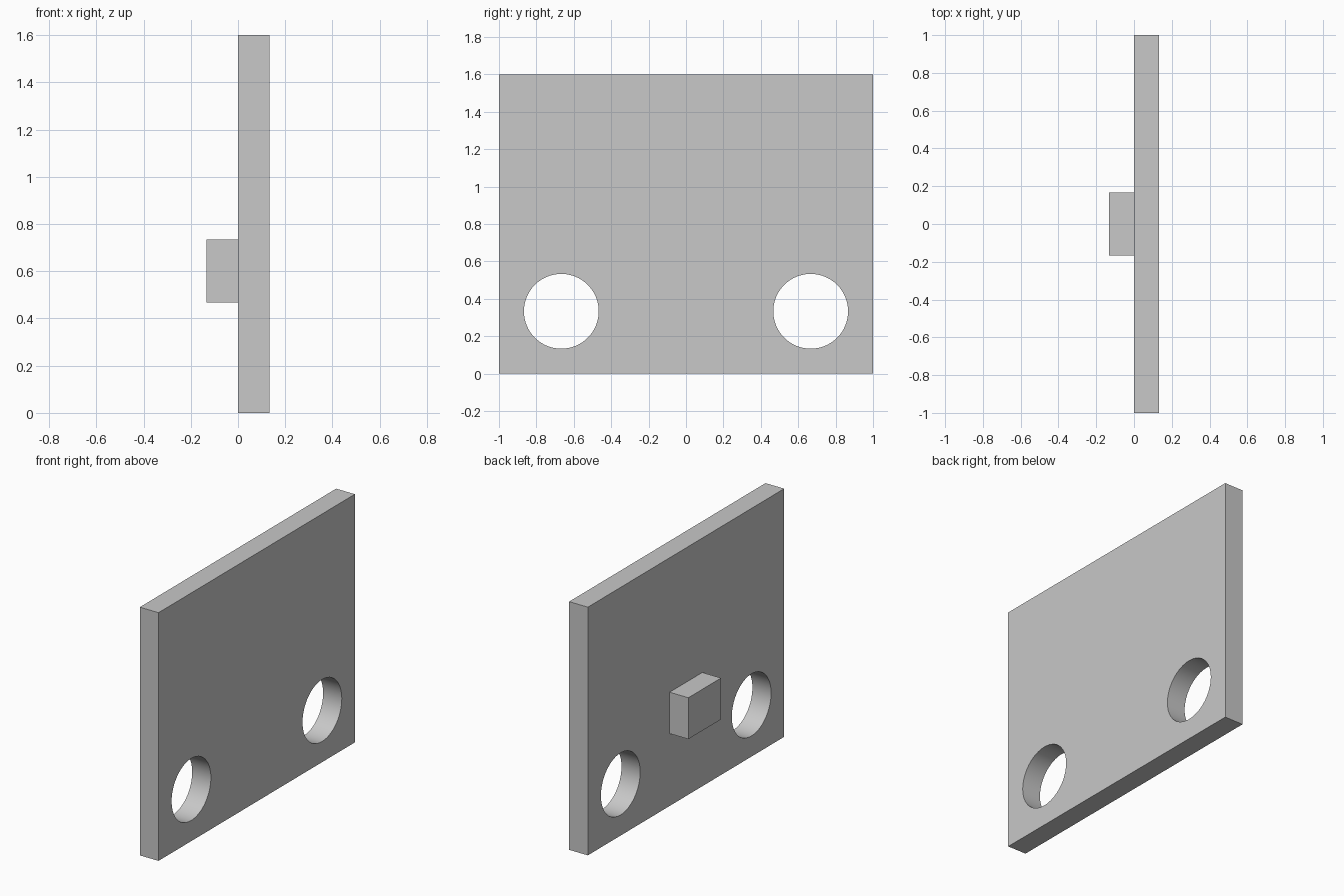
import bpy
import math

default = bpy.data.objects.get("Cube")
if default:
    bpy.data.objects.remove(default, do_unlink=True)

T = 2 / 15  # plate thickness

grey = bpy.data.materials.new("light grey")
grey.use_nodes = True
grey.diffuse_color = (0.58, 0.58, 0.58, 1)
grey.node_tree.nodes["Principled BSDF"].inputs["Base Color"].default_value = grey.diffuse_color


def box(name, center, size):
    bpy.ops.mesh.primitive_cube_add(size=1, location=center)
    obj = bpy.context.object
    obj.name = name
    obj.scale = size
    bpy.ops.object.transform_apply(location=False, rotation=False, scale=True)
    obj.data.materials.append(grey)
    return obj


# Upright plate and the small block on its -x face
plate = box("plate", (T / 2, 0, 0.8), (T, 2, 1.6))
box("block", (-T / 2, 0, 0.6), (T, 1 / 3, 2 * T))

# Two round holes through the plate
for side in (-1, 1):
    bpy.ops.mesh.primitive_cylinder_add(
        vertices=64, radius=0.2, depth=4 * T,
        location=(T / 2, side * 2 / 3, 1 / 3), rotation=(0, math.pi / 2, 0))
    cutter = bpy.context.object
    cutter.name = "hole_cutter"
    cutter.hide_render = True
    cutter.data.materials.append(grey)
    bpy.context.view_layer.objects.active = plate
    hole = plate.modifiers.new("hole", "BOOLEAN")
    hole.operation = "DIFFERENCE"
    hole.solver = "EXACT"
    hole.object = cutter
    bpy.ops.object.modifier_apply(modifier=hole.name)
    bpy.data.objects.remove(cutter, do_unlink=True)

# Smooth hole walls, sharp plate edges
bpy.ops.object.select_all(action="DESELECT")
plate.select_set(True)
bpy.context.view_layer.objects.active = plate
bpy.ops.object.shade_smooth_by_angle(angle=math.radians(30))
